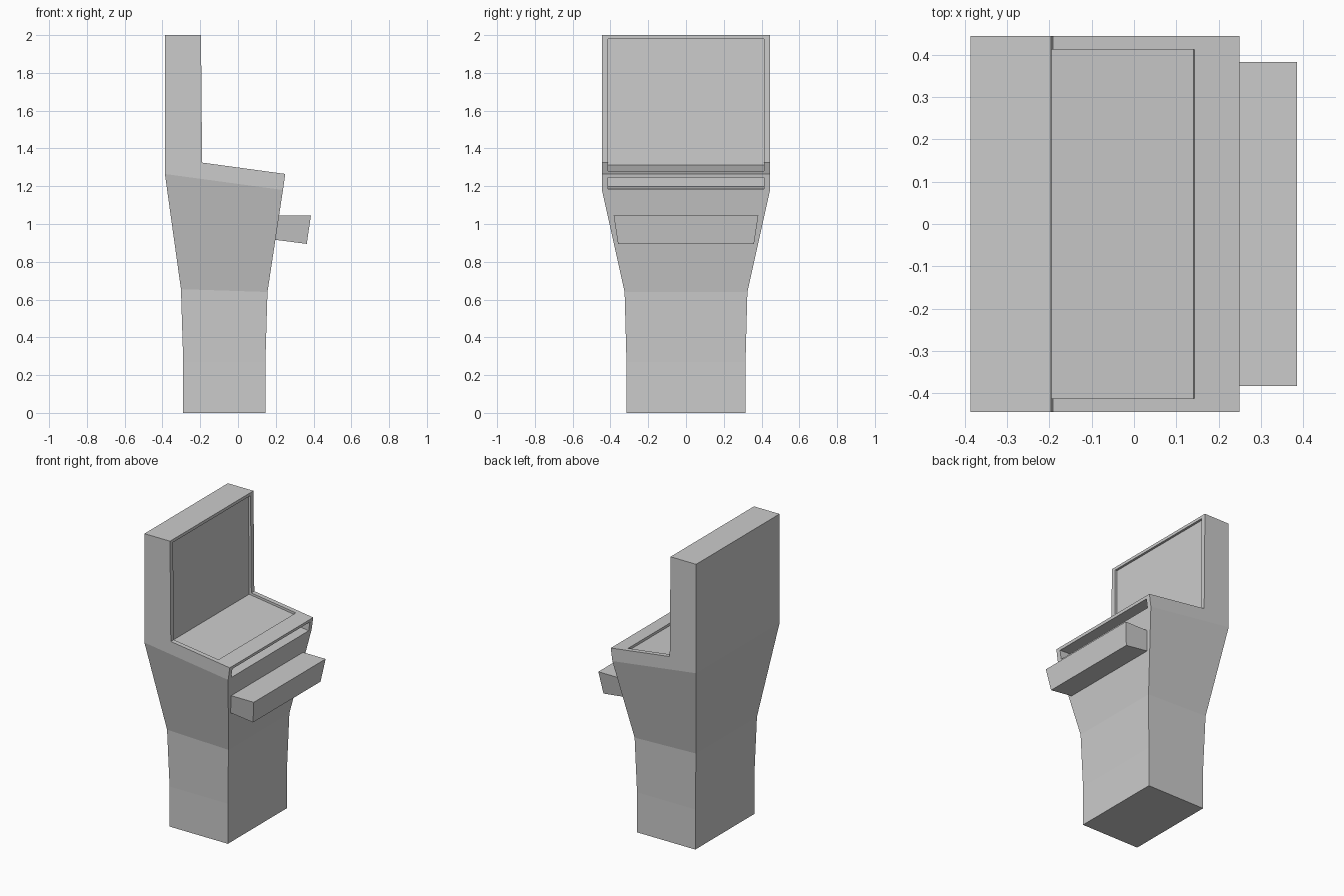
import bpy, bmesh

if "Cube" in bpy.data.objects:
    bpy.data.objects.remove(bpy.data.objects["Cube"])


def finish(name, bm):
    bmesh.ops.recalc_face_normals(bm, faces=bm.faces)
    me = bpy.data.meshes.new(name)
    bm.to_mesh(me)
    bm.free()
    ob = bpy.data.objects.new(name, me)
    bpy.context.collection.objects.link(ob)
    return ob


def bridge(bm, a, b):
    n = len(a)
    for i in range(n):
        bm.faces.new((a[i], a[(i + 1) % n], b[(i + 1) % n], b[i]))


def prism(name, profile, ys):
    """Side profile (x, z) mirrored to both sides; ys = half width per point."""
    bm = bmesh.new()
    a = [bm.verts.new((x, -y, z)) for (x, z), y in zip(profile, ys)]
    b = [bm.verts.new((x, y, z)) for (x, z), y in zip(profile, ys)]
    bm.faces.new(a)
    bm.faces.new(b)
    bridge(bm, a, b)
    return finish(name, bm)


# Cabinet: lofted pedestal rings, then the console and upright screen housing
# each ring: back x, back z, front x, front z, half width
rings = [(-.29, 0, .145, 0, .315), (-.29, .27, .145, .27, .315),
         (-.302, .655, .156, .64, .325), (-.387, 1.265, .238, 1.18, .445)]
bm = bmesh.new()
loops = []
for xb, zb, xf, zf, h in rings:
    loops.append([bm.verts.new(p) for p in
                  ((xb, -h, zb), (xf, -h, zf), (xf, h, zf), (xb, h, zb))])
bm.faces.new(loops[0])
for a, b in zip(loops, loops[1:]):
    bridge(bm, a, b)
upper = [(.25, 1.265), (-.19, 1.325), (-.196, 2), (-.387, 2)]
low = loops[-1]
left = [low[0], low[1]] + [bm.verts.new((x, -.445, z)) for x, z in upper]
right = [low[3], low[2]] + [bm.verts.new((x, .445, z)) for x, z in upper]
bm.faces.new(left)
bm.faces.new(right)
for i in range(1, 6):
    j = (i + 1) % 6
    bm.faces.new((left[i], left[j], right[j], right[i]))
cabinet = finish("cabinet", bm)

# Recesses: screen and deck in one L-shaped cut, and the front slot
cuts = [
    prism("screen_cutter", [(-.211, 1.98), (-.206, 1.312), (.141, 1.264),
                            (.148, 1.32), (.148, 1.98)], [.413] * 5),
    prism("slot_cutter", [(.14, 1.198), (.3, 1.176), (.3, 1.243),
                          (.14, 1.25)], [.413] * 4),
]
bpy.context.view_layer.objects.active = cabinet
for c in cuts:
    m = cabinet.modifiers.new(c.name, 'BOOLEAN')
    m.object = c
    m.solver = 'EXACT'
    bpy.ops.object.modifier_apply(modifier=m.name)
for c in cuts:
    bpy.data.objects.remove(c)

# Tapered tray on the front
prism("tray", [(.19, .917), (.364, .895), (.386, 1.045), (.19, 1.045)],
      [.362, .36, .383, .383])
